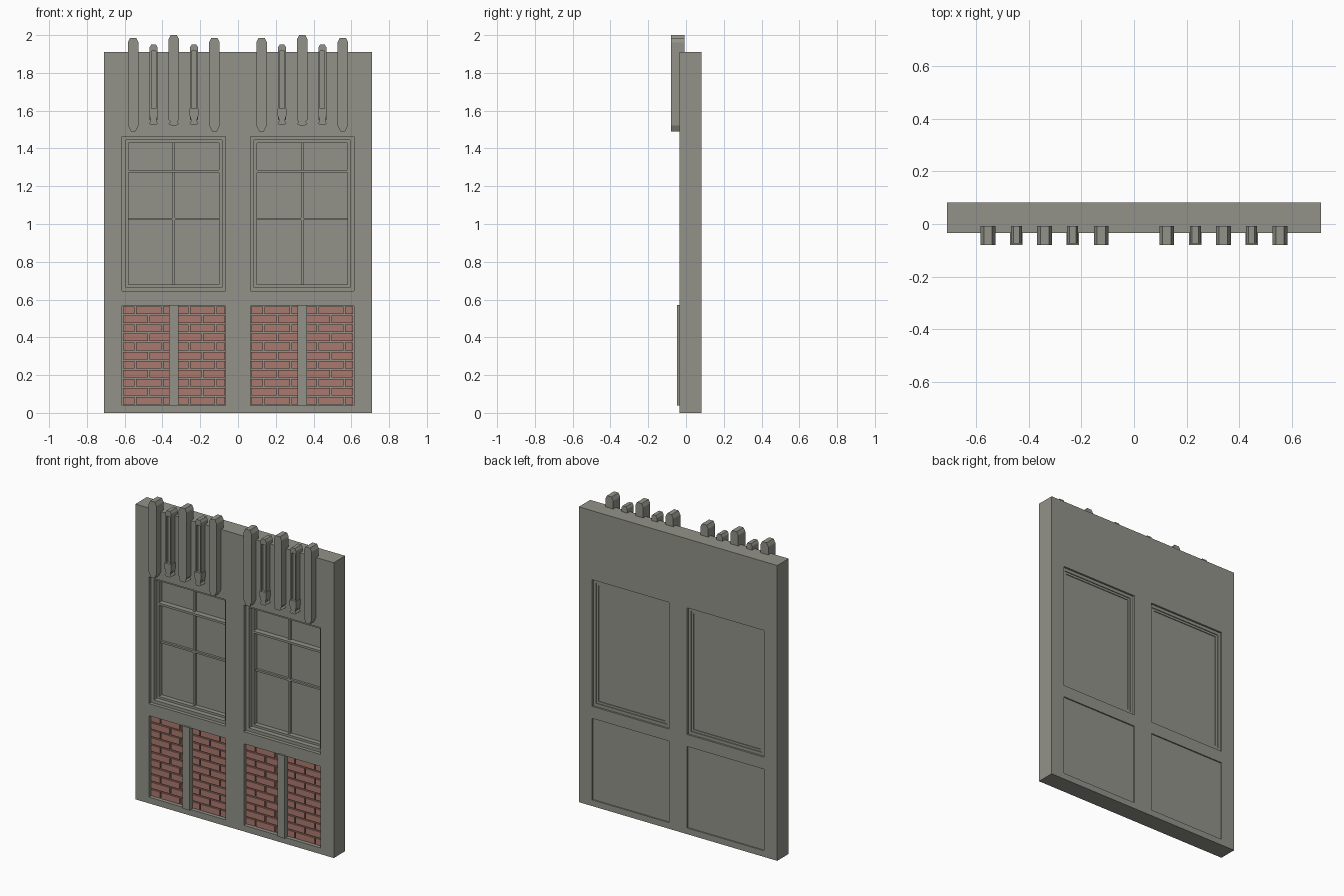
import bpy, bmesh

cube = bpy.data.objects.get("Cube")
if cube:
    bpy.data.objects.remove(cube, do_unlink=True)


def material(name, rgb):
    m = bpy.data.materials.new(name)
    m.use_nodes = True
    m.diffuse_color = (*rgb, 1)
    m.node_tree.nodes["Principled BSDF"].inputs["Base Color"].default_value = (*rgb, 1)
    return m


STONE = material("grey stone", (0.29, 0.29, 0.255))
BRICK = material("red brick", (0.41, 0.19, 0.155))

# Depths of the wall faces and centre of each bay
FRONT, BACK = -0.035, 0.082
BAYS = {"right": -0.34, "left": 0.34}


def finish(bm, name, mat):
    bmesh.ops.recalc_face_normals(bm, faces=bm.faces)
    mesh = bpy.data.meshes.new(name)
    bm.to_mesh(mesh)
    bm.free()
    mesh.materials.append(mat)
    obj = bpy.data.objects.new(name, mesh)
    bpy.context.collection.objects.link(obj)
    return obj


def add_box(bm, x0, x1, y0, y1, z0, z1):
    verts = bmesh.ops.create_cube(bm, size=1)["verts"]
    for v in verts:
        v.co = (x1 if v.co.x > 0 else x0, y1 if v.co.y > 0 else y0, z1 if v.co.z > 0 else z0)


def add_prism(bm, outline, y0, y1):
    """Extrude an x-z outline from y0 to y1."""
    face = bm.faces.new([bm.verts.new((x, y0, z)) for x, z in outline])
    moved = bmesh.ops.extrude_face_region(bm, geom=[face])["geom"]
    for v in moved:
        if isinstance(v, bmesh.types.BMVert):
            v.co.y = y1


def mirrored(cx, half):
    """Close a right-hand half outline by mirroring it about cx."""
    return [(cx + x, z) for x, z in half] + [(cx - x, z) for x, z in reversed(half)]


def add_frame(bm, cx, half, z0, z1, width, y0, y1):
    add_box(bm, cx - half, cx - half + width, y0, y1, z0, z1)
    add_box(bm, cx + half - width, cx + half, y0, y1, z0, z1)
    for a, b in ((z0, z0 + width), (z1 - width, z1)):
        add_box(bm, cx - half + width, cx + half - width, y0, y1, a, b)


# Wall slab with two window openings and two panel openings
xs = [-0.71, -0.614, -0.066, 0.066, 0.614, 0.71]
zs = [0, 0.04, 0.567, 0.645, 1.464, 1.91]
bm = bmesh.new()
grid = [[bm.verts.new((x, FRONT, z)) for z in zs] for x in xs]
for i in range(5):
    for j in range(5):
        if not (i % 2 and j % 2):
            bm.faces.new((grid[i][j], grid[i + 1][j], grid[i + 1][j + 1], grid[i][j + 1]))
moved = bmesh.ops.extrude_face_region(bm, geom=bm.faces[:])["geom"]
for v in moved:
    if isinstance(v, bmesh.types.BMVert):
        v.co.y = BACK
finish(bm, "wall", STONE)

for side, cx in BAYS.items():
    # Window: stepped frame, sash, glazing bars and pane
    bm = bmesh.new()
    add_frame(bm, cx, 0.274, 0.645, 1.464, 0.02, -0.012, 0.07)
    add_frame(bm, cx, 0.254, 0.665, 1.444, 0.014, 0.02, 0.065)
    finish(bm, side + "_window_frame", STONE)
    bm = bmesh.new()
    add_box(bm, cx - 0.007, cx + 0.007, 0.035, 0.055, 0.679, 1.43)
    add_box(bm, cx - 0.24, cx + 0.24, 0.035, 0.055, 1.02, 1.032)
    add_box(bm, cx - 0.24, cx + 0.24, 0.015, 0.055, 1.272, 1.286)
    finish(bm, side + "_glazing_bars", STONE)
    bm = bmesh.new()
    add_box(bm, cx - 0.24, cx + 0.24, 0.05, 0.06, 0.679, 1.43)
    finish(bm, side + "_window_pane", STONE)

    # Mortar panel and pier
    bm = bmesh.new()
    add_box(bm, cx - 0.274, cx + 0.274, -0.008, 0.074, 0.04, 0.567)
    finish(bm, side + "_mortar_panel", STONE)
    bm = bmesh.new()
    add_box(bm, cx - 0.026, cx + 0.026, -0.047, 0, 0.038, 0.572)
    finish(bm, side + "_pier", STONE)

    # Running-bond bricks, clipped to the panel
    bm = bmesh.new()
    rows, pitch, gap = 11, 0.142, 0.004
    height = 0.527 / rows
    for row in range(rows):
        z = 0.04 + row * height
        start = cx - 0.274 - (pitch / 2 if row % 2 == 0 else 0)
        for n in range(5):
            x0 = max(start + n * pitch + gap, cx - 0.27)
            x1 = min(start + (n + 1) * pitch - gap, cx + 0.27)
            if x1 - x0 > 0.01:
                add_box(bm, x0, x1, -0.018, -0.004, z + gap, z + height - gap)
    finish(bm, side + "_bricks", BRICK)

    # Large fins: outer pair with tapered feet, taller centre one with a flared foot
    for n, dx in (("outer", -0.215), ("inner", 0.215)):
        bm = bmesh.new()
        half = [(0.012, 1.49), (0.028, 1.522), (0.028, 1.962), (0.016, 1.985)]
        add_prism(bm, mirrored(cx + dx, half), -0.08, -0.008)
        finish(bm, f"{side}_{n}_fin", STONE)
    bm = bmesh.new()
    half = [(0.012, 1.522), (0.028, 1.53), (0.018, 1.54), (0.028, 1.552),
            (0.028, 1.978), (0.016, 2.0)]
    add_prism(bm, mirrored(cx, half), -0.08, -0.008)
    finish(bm, side + "_centre_fin", STONE)

    # Small grooved fins with collar and foot
    for n, dx in (("first", -0.107), ("second", 0.107)):
        c = cx + dx
        bm = bmesh.new()
        half = [(0.021, 1.55), (0.021, 1.935), (0.012, 1.95)]
        add_prism(bm, mirrored(c, half), -0.06, -0.008)
        for s in (-1, 1):
            a, b = sorted((c + s * 0.012, c + s * 0.021))
            add_box(bm, a, b, -0.074, -0.06, 1.61, 1.93)
        cap = [(0.021, 1.915), (0.021, 1.935), (0.012, 1.95)]
        add_prism(bm, mirrored(c, cap), -0.074, -0.06)
        add_box(bm, c - 0.024, c + 0.024, -0.08, -0.01, 1.572, 1.612)
        foot = [(0.012, 1.524), (0.024, 1.532), (0.015, 1.545), (0.021, 1.572)]
        add_prism(bm, mirrored(c, foot), -0.076, -0.012)
        finish(bm, f"{side}_{n}_grooved_fin", STONE)
